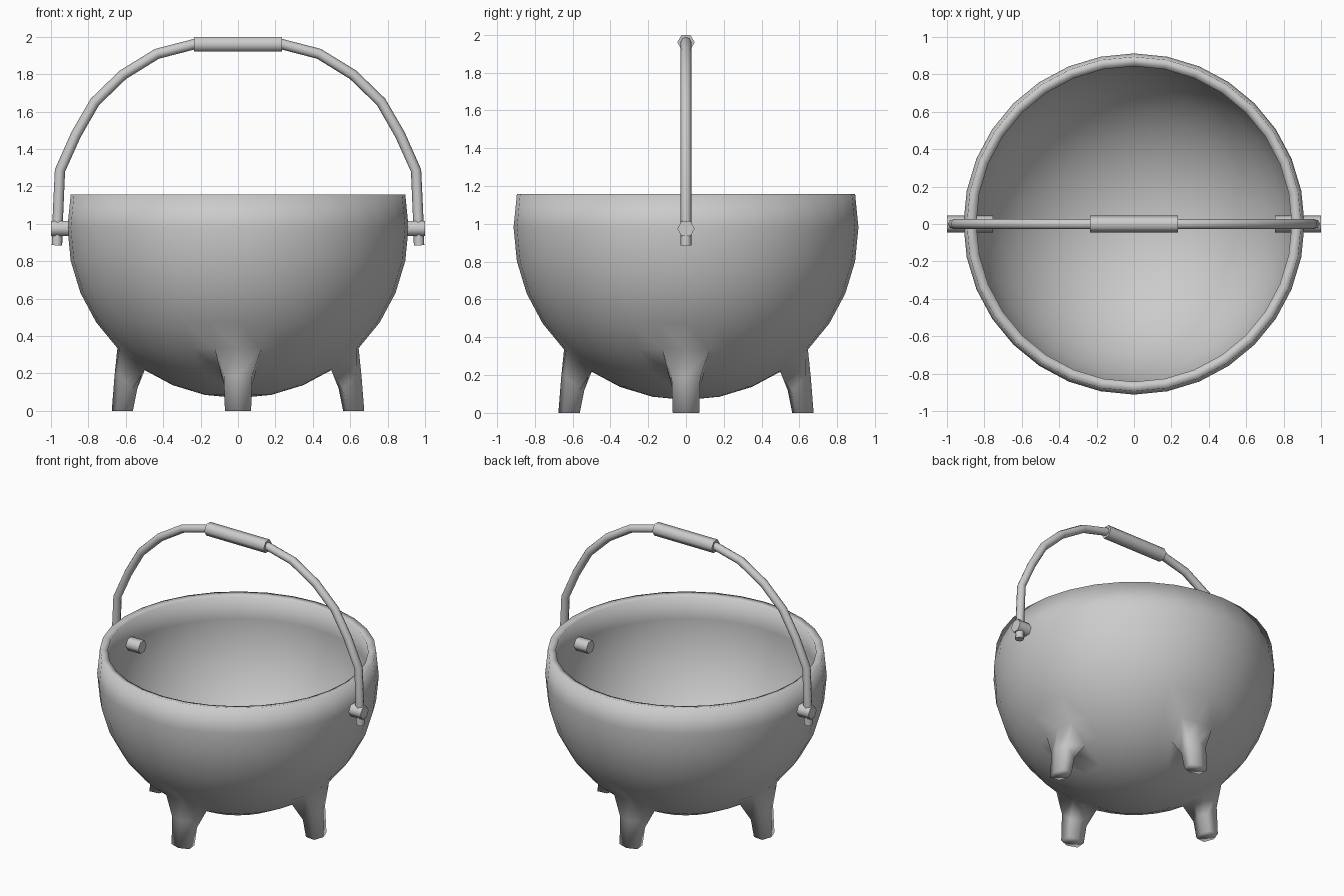
import bpy, bmesh, math
from mathutils import Vector, Matrix

if "Cube" in bpy.data.objects:
    bpy.data.objects.remove(bpy.data.objects["Cube"])

CZ, R, WALL = 0.98, 0.912, 0.052


def finish(bm, name, angle=None):
    bmesh.ops.recalc_face_normals(bm, faces=bm.faces)
    me = bpy.data.meshes.new(name)
    bm.to_mesh(me)
    bm.free()
    ob = bpy.data.objects.new(name, me)
    bpy.context.collection.objects.link(ob)
    bpy.ops.object.select_all(action='DESELECT')
    ob.select_set(True)
    bpy.context.view_layer.objects.active = ob
    if angle is None:
        bpy.ops.object.shade_smooth()
    else:
        bpy.ops.object.shade_smooth_by_angle(angle=math.radians(angle))
    return ob


def tube(name, pts, r, sides):
    """Tube swept along (x, z) points in the y = 0 plane."""
    bm = bmesh.new()
    pts = [Vector((x, 0, z)) for x, z in pts]
    rings = []
    for i, p in enumerate(pts):
        a = (p - pts[max(i - 1, 0)]).normalized()
        b = (pts[min(i + 1, len(pts) - 1)] - p).normalized()
        t = (a + b).normalized()
        n = Vector((-t.z, 0, t.x))
        ring = []
        for k in range(sides):
            w = 2 * math.pi * k / sides
            ring.append(bm.verts.new(p + Vector((0, r * math.cos(w), 0)) + n * r * math.sin(w)))
        rings.append(ring)
    for r0, r1 in zip(rings, rings[1:]):
        for k in range(sides):
            j = (k + 1) % sides
            bm.faces.new((r0[k], r0[j], r1[j], r1[k]))
    bm.faces.new(rings[0])
    bm.faces.new(rings[-1])
    return finish(bm, name, 62)


# Bowl: two nested spheres cut one ring above the equator, joined at the rim
bm = bmesh.new()
for rad in (R, R - WALL):
    bmesh.ops.create_uvsphere(bm, u_segments=32, v_segments=16, radius=rad)
bmesh.ops.delete(bm, geom=[v for v in bm.verts if v.co.z > 0.25], context='VERTS')
bmesh.ops.bridge_loops(bm, edges=[e for e in bm.edges if e.is_boundary])
bmesh.ops.translate(bm, verts=bm.verts, vec=(0, 0, CZ))

# Legs: pull patches of the outer shell down to the ground
# each level: outer (mid u, corner u, half width, z), inner (same)
LEVELS = [((0.66, 0.635, 0.076, 0.19), (0.538, 0.562, 0.07, 0.12)),
          ((0.675, 0.65, 0.07, 0.0), (0.562, 0.58, 0.062, 0.0))]
for q in range(4):
    u = Vector((round(math.cos(q * math.pi / 2)), round(math.sin(q * math.pi / 2)), 0))
    s = Vector((-u.y, u.x, 0))
    faces = []
    for f in bm.faces:
        c = f.calc_center_median()
        low = math.degrees(math.asin(max(-1, min(1, (CZ - c.z) / (c - Vector((0, 0, CZ))).length))))
        outer = (c - Vector((0, 0, CZ))).length > R - WALL / 2
        if outer and 45 < low < 56.25 and c.dot(u) > 0 and abs(c.dot(s)) < 0.13:
            faces.append(f)
    for out, inn in LEVELS:
        res = bmesh.ops.extrude_face_region(bm, geom=faces)['geom']
        faces = [g for g in res if isinstance(g, bmesh.types.BMFace)]
        for v in [g for g in res if isinstance(g, bmesh.types.BMVert)]:
            mid, corner, half, z = out if v.co.dot(u) > 0.6 else inn
            side = v.co.dot(s)
            if abs(side) < 0.02:
                v.co = u * mid
            else:
                v.co = u * corner + s * math.copysign(half, side)
            v.co.z = z
finish(bm, "cauldron_bowl")

# Handle: bent rod running from hook to hook
half = [(0.968, 0.885), (0.964, 1.02), (0.952, 1.285), (0.866, 1.477), (0.765, 1.652),
        (0.615, 1.797), (0.433, 1.909), (0.235, 1.96)]
tube("handle", [(-x, z) for x, z in half] + half[::-1], 0.028, 8)

# Grip and pivot pins
tube("handle_grip", [(-0.235, 1.96), (0.235, 1.96)], 0.046, 6)
for side, label in ((-1, "left"), (1, "right")):
    tube(label + "_pivot_pin", [(side * 0.755, 0.975), (side * 1.0, 0.975)], 0.046, 6)
